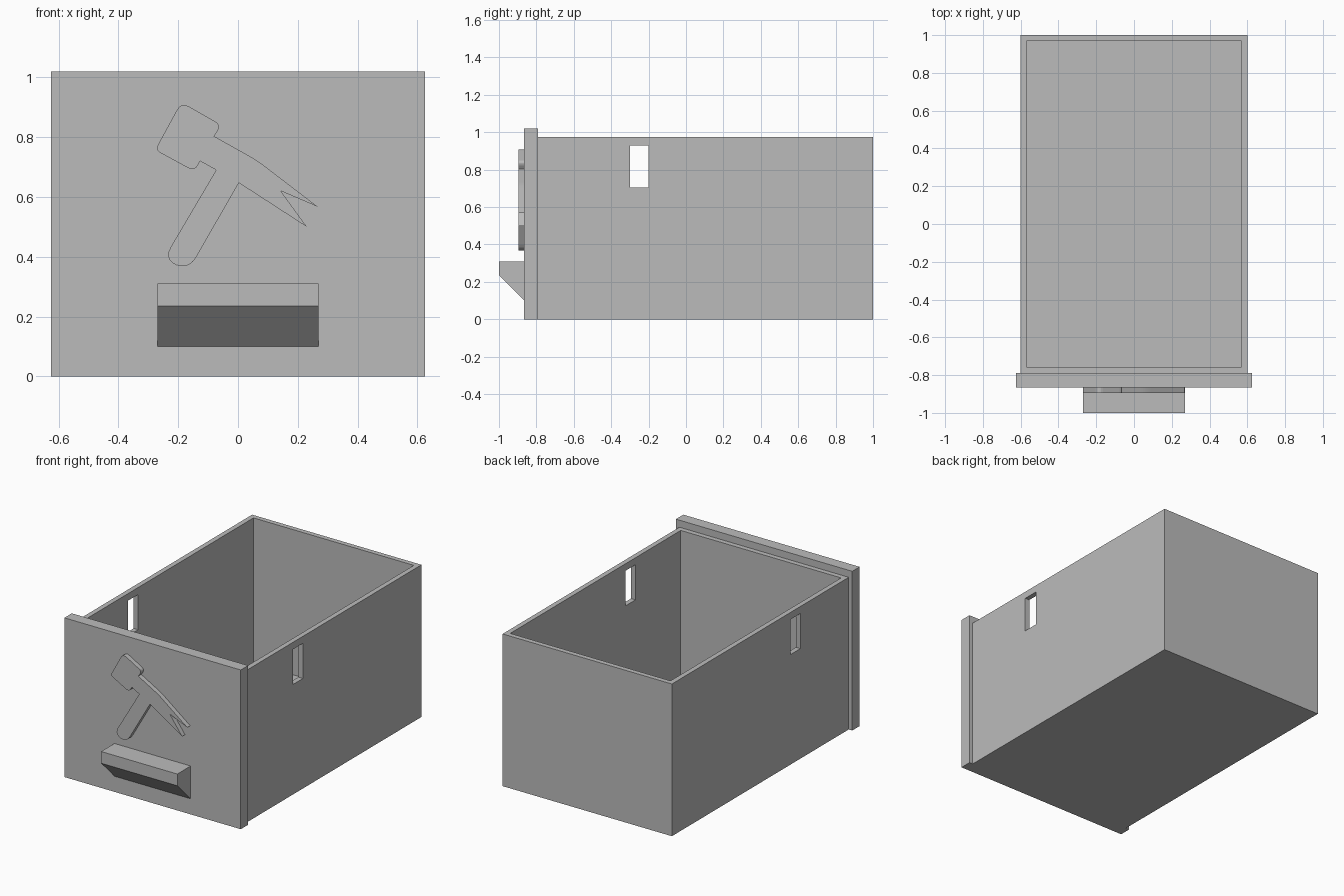
import bpy
import bmesh
from mathutils import Vector

default = bpy.data.objects.get("Cube")
if default:
    bpy.data.objects.remove(default, do_unlink=True)

# Single plastic colour
grey = bpy.data.materials.new("light_grey")
grey.use_nodes = True
COLOUR = (0.5, 0.5, 0.5, 1)
grey.diffuse_color = COLOUR
grey.node_tree.nodes["Principled BSDF"].inputs["Base Color"].default_value = COLOUR


def finish(name, bm):
    bmesh.ops.recalc_face_normals(bm, faces=bm.faces[:])
    mesh = bpy.data.meshes.new(name)
    bm.to_mesh(mesh)
    bm.free()
    mesh.materials.append(grey)
    obj = bpy.data.objects.new(name, mesh)
    bpy.context.collection.objects.link(obj)
    return obj


def box_mesh(low, high):
    low, high = Vector(low), Vector(high)
    bm = bmesh.new()
    bmesh.ops.create_cube(bm, size=1)
    bmesh.ops.scale(bm, vec=high - low, verts=bm.verts[:])
    bmesh.ops.translate(bm, vec=(low + high) / 2, verts=bm.verts[:])
    return bm


def prism(name, points, direction):
    """Extrude a closed outline along a direction."""
    bm = bmesh.new()
    face = bm.faces.new([bm.verts.new(p) for p in points])
    result = bmesh.ops.extrude_face_region(bm, geom=[face], use_keep_orig=True)
    moved = [g for g in result["geom"] if isinstance(g, bmesh.types.BMVert)]
    bmesh.ops.translate(bm, vec=direction, verts=moved)
    return finish(name, bm)


def rounded(corners, steps=5):
    """Round each (x, z, radius) corner with a short curve."""
    out = []
    count = len(corners)
    for i, (x, z, radius) in enumerate(corners):
        here = Vector((x, z))
        if not radius:
            out.append(here)
            continue
        before = Vector(corners[i - 1][:2])
        after = Vector(corners[(i + 1) % count][:2])
        start = here + (before - here).normalized() * radius
        end = here + (after - here).normalized() * radius
        for s in range(steps + 1):
            t = s / steps
            out.append(start.lerp(here, t).lerp(here.lerp(end, t), t))
    return out


# Dimensions
PANEL_FRONT, PANEL_BACK = -0.865, -0.79
WALL, HEIGHT = 0.045, 0.975

# Open tray: inset the top, then sink it to the floor
bm = box_mesh((-0.6, PANEL_BACK, 0), (0.6, 1, HEIGHT))
top = max(bm.faces, key=lambda f: f.calc_center_median().z)
bmesh.ops.inset_region(bm, faces=[top], thickness=WALL)
result = bmesh.ops.extrude_face_region(bm, geom=[top])
sunk = [g for g in result["geom"] if isinstance(g, bmesh.types.BMVert)]
bmesh.ops.translate(bm, vec=(0, 0, WALL - HEIGHT), verts=sunk)
if top.is_valid:
    bmesh.ops.delete(bm, geom=[top], context="FACES_ONLY")
tray = finish("tray", bm)

# Slots through both side walls
cutter = finish("slot_cutter", box_mesh((-1, -0.3, 0.705), (1, -0.2, 0.93)))
cutter.hide_render = True
cut = tray.modifiers.new("slots", "BOOLEAN")
cut.operation = "DIFFERENCE"
cut.solver = "EXACT"
cut.object = cutter
bpy.context.view_layer.objects.active = tray
bpy.ops.object.modifier_apply(modifier=cut.name)
bpy.data.objects.remove(cutter, do_unlink=True)

# Front panel, slightly larger than the tray
finish("front_panel", box_mesh((-0.625, PANEL_FRONT, 0), (0.625, PANEL_BACK, 1.02)))

# Pull handle with sloped underside
profile = [(PANEL_FRONT, 0.1), (-1, 0.235), (-1, 0.31), (PANEL_FRONT, 0.31)]
prism("pull_handle", [(-0.27, y, z) for y, z in profile], (0.54, 0, 0))

# Raised claw hammer relief
hammer = [
    (-0.277, 0.757, 0.02), (-0.19, 0.917, 0.03), (-0.055, 0.84, 0.025),
    (-0.08, 0.803, 0), (0.063, 0.723, 0.03), (0.267, 0.567, 0),
    (0.143, 0.62, 0), (0.23, 0.5, 0), (0.003, 0.647, 0),
    (-0.165, 0.355, 0.05), (-0.25, 0.39, 0.05), (-0.073, 0.69, 0),
    (-0.127, 0.72, 0), (-0.145, 0.685, 0.025),
]
outline = [(p.x, PANEL_FRONT, p.y) for p in rounded(hammer)]
prism("hammer_relief", outline, (0, -0.03, 0))
